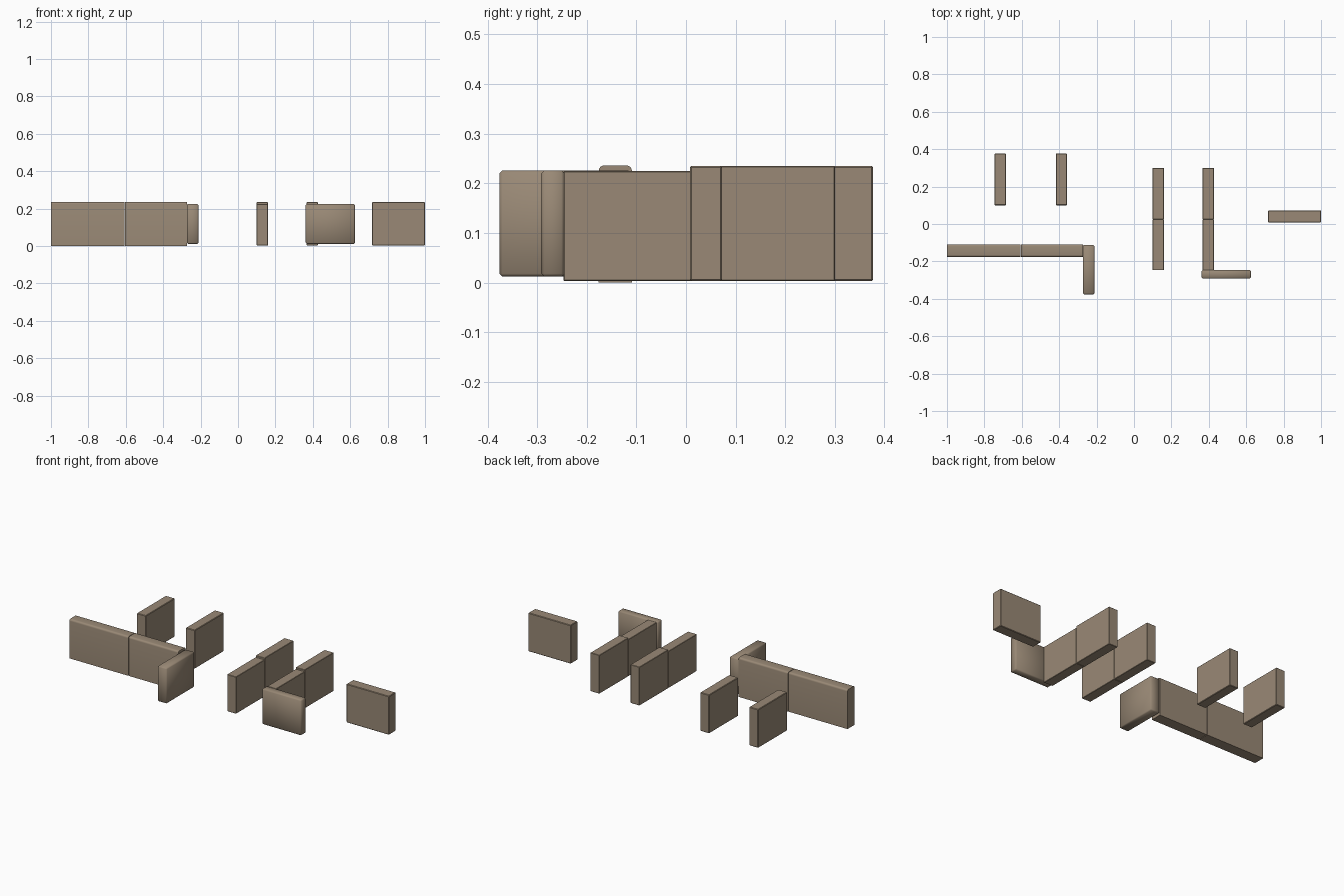
import bpy, bmesh

if "Cube" in bpy.data.objects:
    bpy.data.objects.remove(bpy.data.objects["Cube"])

stone = bpy.data.materials.new("warm_taupe")
stone.diffuse_color = (0.32, 0.25, 0.18, 1)
stone.use_nodes = True
stone.node_tree.nodes["Principled BSDF"].inputs["Base Color"].default_value = stone.diffuse_color


def block(name, x, y, z, bevel=0.003, segments=1, edge_rule=None, smooth=None):
    """Box between the given ranges; bevels the edges picked by edge_rule."""
    bm = bmesh.new()
    bmesh.ops.create_cube(bm, size=1)
    for v in bm.verts:
        v.co = [r[0] + (c + 0.5) * (r[1] - r[0]) for c, r in zip(v.co, (x, y, z))]
    edges = [e for e in bm.edges if edge_rule is None or edge_rule(e)]
    bmesh.ops.bevel(bm, geom=edges, offset=bevel, segments=segments,
                    profile=0.5, affect='EDGES')
    for f in bm.faces:
        f.smooth = smooth == "all"
    mesh = bpy.data.meshes.new(name)
    bm.to_mesh(mesh)
    bm.free()
    mesh.materials.append(stone)
    ob = bpy.data.objects.new(name, mesh)
    bpy.context.collection.objects.link(ob)
    if smooth == "angle":
        bpy.ops.object.select_all(action='DESELECT')
        ob.select_set(True)
        bpy.context.view_layer.objects.active = ob
        bpy.ops.object.shade_smooth_by_angle()
    return ob


def long_top_edge(e):
    a, b = e.verts
    return min(a.co.z, b.co.z) > 0.1 and abs(a.co.x - b.co.x) > 0.1


# Long front-left wall: two segments with rounded top edges
for i, x in enumerate([(-1.0, -0.607), (-0.604, -0.274)]):
    block(f"long_wall_{i + 1}", x, (-0.176, -0.109), (0.0, 0.236),
          0.011, 4, long_top_edge, "angle")

# Free-standing panels at the back left
for i, x in enumerate([(-0.745, -0.685), (-0.418, -0.358)]):
    block(f"back_panel_{i + 1}", x, (0.10, 0.377), (0.003, 0.235))

# Pair of parallel walls, each with a lower front half and a taller back half
for i, x in enumerate([(0.10, 0.16), (0.367, 0.427)]):
    block(f"hall_wall_front_{i + 1}", x, (-0.247, 0.025), (0.003, 0.225), 0.002)
    block(f"hall_wall_back_{i + 1}", x, (0.025, 0.30), (0.003, 0.235), 0.002)

# Panel at the far right
block("right_panel", (0.717, 1.0), (0.008, 0.073), (0.003, 0.235))

# Corner returns, softly shaded all over
block("left_corner_return", (-0.274, -0.212), (-0.376, -0.111), (0.012, 0.226),
      0.006, smooth="all")
block("right_corner_return", (0.362, 0.625), (-0.292, -0.245), (0.012, 0.226),
      0.006, smooth="all")
